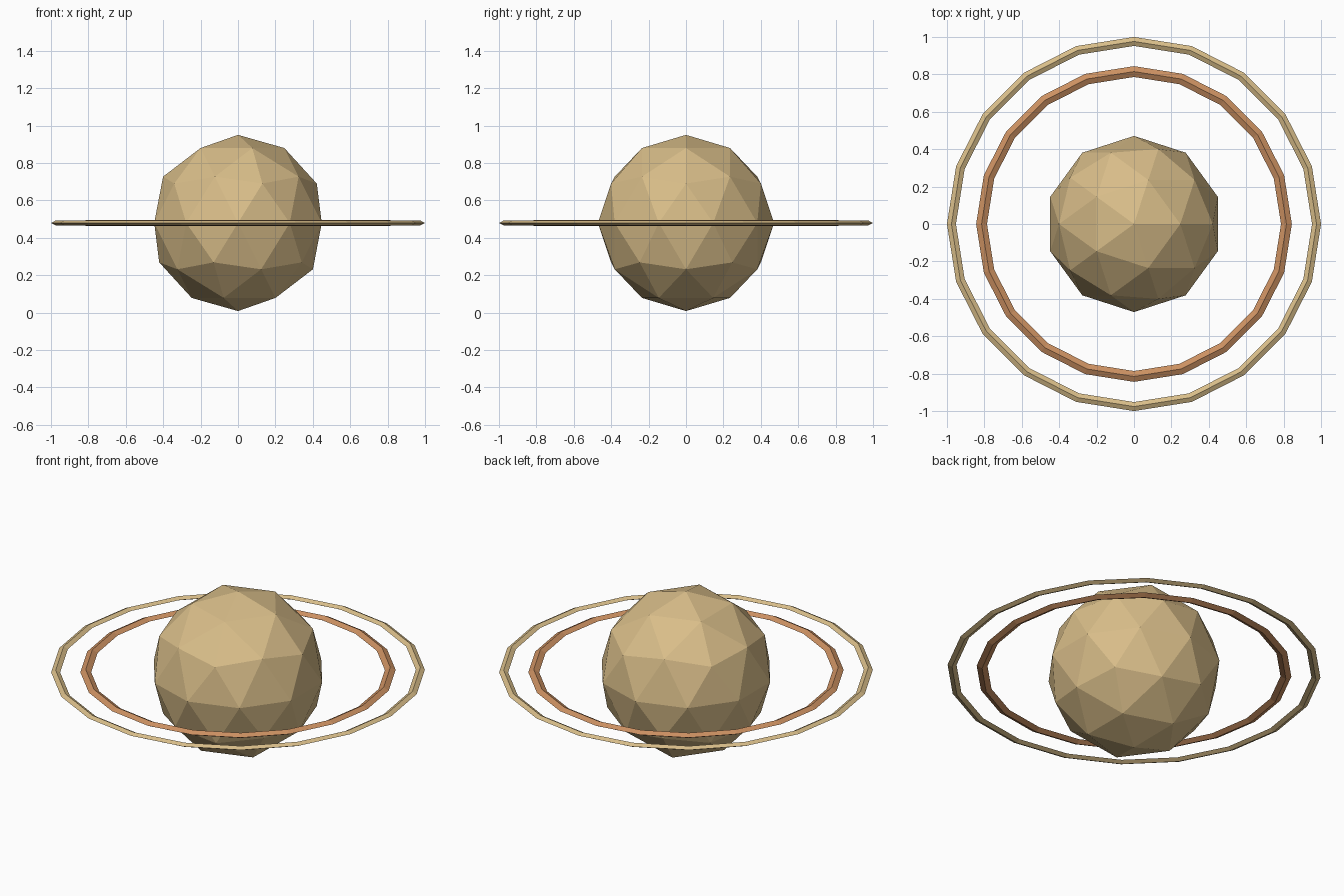
import bpy

if "Cube" in bpy.data.objects:
    bpy.data.objects.remove(bpy.data.objects["Cube"])

CENTRE_Z = 0.479


def material(name, colour):
    mat = bpy.data.materials.new(name)
    mat.diffuse_color = (*colour, 1.0)
    mat.use_nodes = True
    mat.node_tree.nodes["Principled BSDF"].inputs["Base Color"].default_value = mat.diffuse_color
    return mat


def finish(name, mat):
    obj = bpy.context.object
    obj.name = name
    obj.data.materials.append(mat)
    bpy.ops.object.shade_flat()
    return obj


sand = material("sand", (0.69, 0.51, 0.25))
copper = material("copper", (0.60, 0.28, 0.12))

# Faceted planet body
bpy.ops.mesh.primitive_ico_sphere_add(subdivisions=2, radius=0.471,
                                      location=(0, 0, CENTRE_Z))
finish("planet", sand)

# Thin flattened rings with a diamond cross-section
for name, major, minor, mat in (("inner_ring", 0.815, 0.029, copper),
                                ("outer_ring", 0.976, 0.024, sand)):
    bpy.ops.mesh.primitive_torus_add(major_segments=20, minor_segments=4,
                                     major_radius=major, minor_radius=minor,
                                     location=(0, 0, CENTRE_Z))
    ring = finish(name, mat)
    for v in ring.data.vertices:
        v.co.z *= 0.52
